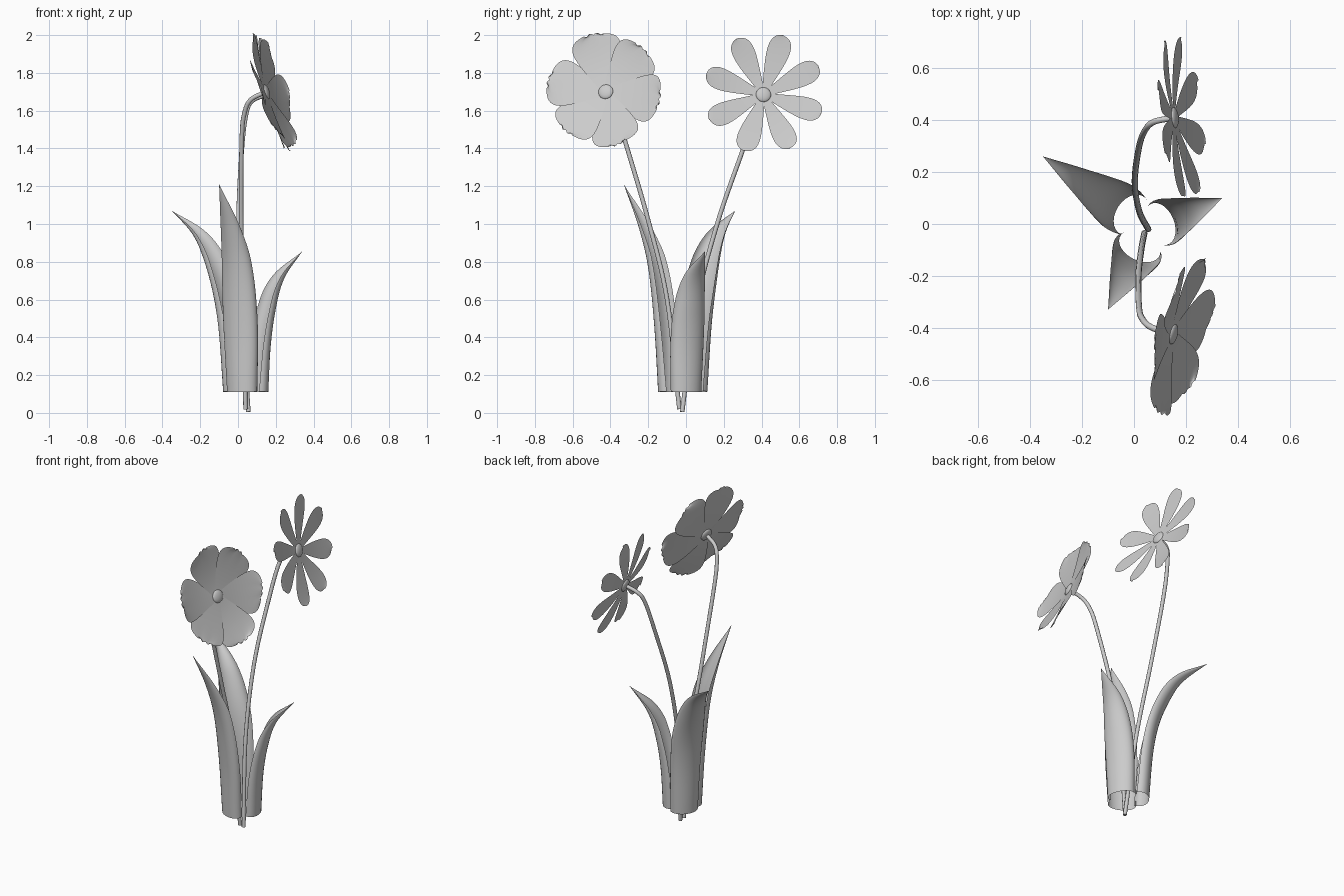
import bpy, math
from mathutils import Vector, Matrix

if "Cube" in bpy.data.objects:
    bpy.data.objects.remove(bpy.data.objects["Cube"])


def spline(pts, s):
    """Catmull-Rom through tuples, s in 0..1"""
    n = len(pts) - 1
    i = min(int(s * n), n - 1)
    t = s * n - i
    p = [Vector(pts[k]) for k in (i, i + 1)]
    a = Vector(pts[i - 1]) if i > 0 else 2 * p[0] - p[1]
    b = Vector(pts[i + 2]) if i + 2 <= n else 2 * p[1] - p[0]
    return 0.5 * (2 * p[0] + (p[1] - a) * t + (2 * a - 5 * p[0] + 4 * p[1] - b) * t * t
                  + (3 * p[0] - a - 3 * p[1] + b) * t ** 3)


def sheet(name, grids):
    """Smooth object made of one or more rectangular point grids"""
    verts, faces = [], []
    for g in grids:
        o, m = len(verts), len(g[0])
        verts += [p for row in g for p in row]
        for i in range(len(g) - 1):
            for j in range(m - 1):
                k = o + i * m + j
                faces.append((k, k + 1, k + m + 1, k + m))
    me = bpy.data.meshes.new(name)
    me.from_pydata(verts, [], faces)
    me.shade_smooth()
    ob = bpy.data.objects.new(name, me)
    bpy.context.collection.objects.link(ob)
    return ob


def leaf(name, base, tip, spine, widths, depth):
    """Trough-shaped blade: spine is (outward, height, half width)"""
    base, tip = Vector(base), Vector(tip)
    out = (tip - base).normalized()
    side = out.cross(Vector((0, 0, 1)))
    pts = [(r, z, w) for (r, z), w in zip(spine, widths)]
    rows, N, M = [], 28, 16
    for i in range(N + 1):
        s = i / N
        r, z, w = spline(pts, s)
        w = max(w, 0.0005)
        d = spline(pts, min(s + .01, 1)) - spline(pts, max(s - .01, 0))
        nrm = (out * -d.y + Vector((0, 0, d.x))).normalized()
        phi = math.radians(112 - 35 * s)
        c = base + out * r + Vector((0, 0, z))
        dep = depth * min(1, w / 0.08)
        rows.append([c + side * w * math.sin(a) + nrm * dep * (1 - math.cos(a))
                     for a in (phi * (2 * j / M - 1) for j in range(M + 1))])
    sheet(name, [rows])


def petals(name, centre, n, angles, length, width, power, end, cup, twist, wave):
    """Ring of petals in the plane with normal n; angles are seen from +x"""
    centre, n = Vector(centre), Vector(n)
    nn, grids = n.normalized(), []
    for deg in angles:
        c, s = math.cos(math.radians(deg)), math.sin(math.radians(deg))
        d = Vector((-(n.y * c + n.z * s) / n.x, c, s))
        side = nn.cross(d).normalized()
        rows = []
        for i in range(19):
            u = math.sin(i / 18 * math.pi / 2)
            w = width * (0.12 + u) * math.sqrt(max(1 - end * u ** power, 0))
            row = []
            for j in range(11):
                v = j / 5 - 1
                r = length * u + wave * u ** 6 * (-math.cos(3 * math.pi * v) - 2 * v * v)
                row.append(centre + d * r + side * w * v
                           + nn * (cup * u * u + twist * v * u))
            rows.append(row)
        grids.append(rows)
    sheet(name, grids)


def flower_centre(name, centre, n):
    bpy.ops.mesh.primitive_uv_sphere_add(segments=24, ring_count=12, radius=1)
    ob = bpy.context.object
    ob.name = name
    q = Vector(n).to_track_quat('Z', 'Y')
    ob.matrix_world = Matrix.LocRotScale(Vector(centre), q, Vector((.04, .04, .015)))
    bpy.ops.object.shade_smooth()


def stem(name, pts):
    cu = bpy.data.curves.new(name, 'CURVE')
    cu.dimensions = '3D'
    cu.bevel_depth, cu.bevel_resolution, cu.use_fill_caps = 0.012, 3, True
    sp = cu.splines.new('POLY')
    sp.points.add(48)
    for i, p in enumerate(sp.points):
        p.co = (*spline(pts, i / 48), 1)
    sp.use_smooth = True
    bpy.context.collection.objects.link(bpy.data.objects.new(name, cu))


# leaves
leaf("leaf_back", (-.01, .035, 0), (-.35, .26, 0),
     [(.06, .11), (.085, .44), (.125, .65), (.195, .83), (.27, .95), (.408, 1.07)],
     [.085, .094, .096, .078, .05, 0], .06)
leaf("leaf_right", (.10, 0, 0), (.34, .10, 0),
     [(.055, .11), (.068, .36), (.098, .55), (.15, .71), (.26, .855)],
     [.085, .092, .086, .06, 0], .055)
leaf("leaf_front", (.02, -.09, 0), (-.10, -.33, 0),
     [(.05, .11), (.068, .45), (.105, .75), (.17, .98), (.268, 1.21)],
     [.085, .098, .088, .055, 0], .055)

# stems
A, B = (.155, .41, 1.685), (.15, -.425, 1.70)
stem("stem_narrow_flower", [(.055, -.02, .005), (.02, .05, .55), (.003, .165, 1.0),
     (.02, .30, 1.39), (.045, .365, 1.59), (.08, .395, 1.655), A])
stem("stem_wide_flower", [(.04, -.035, .02), (.028, -.1, .6), (.017, -.2, 1.02),
     (.02, -.326, 1.45), (.035, -.37, 1.59), (.07, -.4, 1.66), B])

# flower heads
nA, nB = (1, .1, .26), (1, -.24, .32)
petals("narrow_petals", A, nA, [26 + 45 * k for k in range(8)],
       .322, .08, 5, 1.0, .03, .004, 0)
petals("wide_petals", B, nB, [101, 46, -10, -76, -133, 170],
       .30, .168, 5, .93, .04, .012, .006)
flower_centre("narrow_flower_centre", A, nA)
flower_centre("wide_flower_centre", B, nB)
